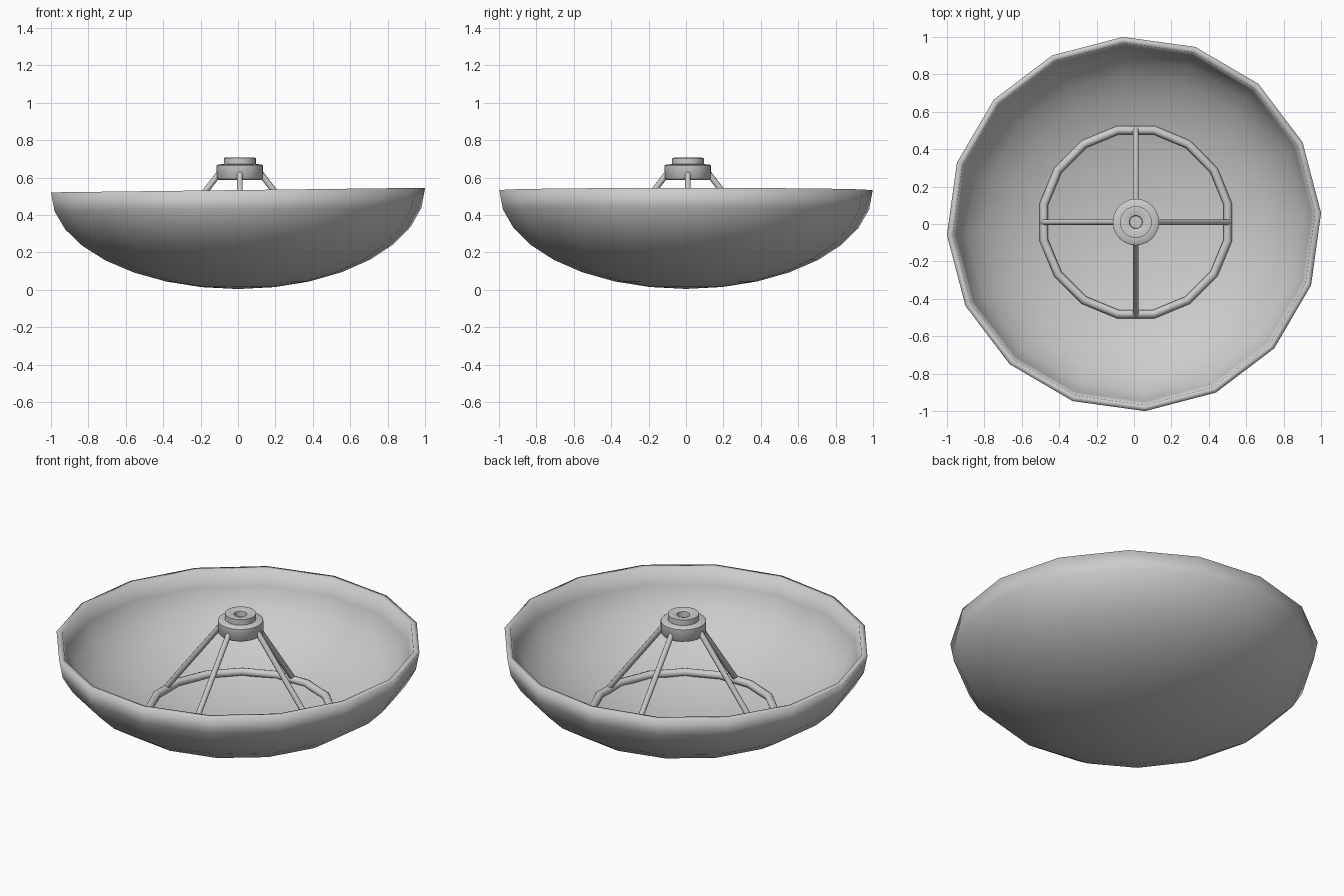
import bpy, bmesh
from math import sin, cos, pi, radians
from mathutils import Vector

if "Cube" in bpy.data.objects:
    bpy.data.objects.remove(bpy.data.objects["Cube"])

C = Vector((0.01, 0.01, 0))  # axis of the feed assembly


def finish(name, bm, angle=None):
    bmesh.ops.recalc_face_normals(bm, faces=bm.faces)
    me = bpy.data.meshes.new(name)
    bm.to_mesh(me)
    bm.free()
    ob = bpy.data.objects.new(name, me)
    bpy.context.collection.objects.link(ob)
    bpy.ops.object.select_all(action='DESELECT')
    ob.select_set(True)
    bpy.context.view_layer.objects.active = ob
    if angle is None:
        bpy.ops.object.shade_smooth()
    else:
        bpy.ops.object.shade_smooth_by_angle(angle=radians(angle))
    return ob


def lathe(name, profile, sides, start=0, centre=Vector(), closed=False, angle=None, tilt=0):
    """Revolve (radius, z) points around a vertical axis."""
    bm = bmesh.new()
    rings = []
    for r, z in profile:
        n = 1 if r == 0 else sides
        rings.append([bm.verts.new(centre + Vector((
            r * cos(start + 2 * pi * i / sides),
            r * sin(start + 2 * pi * i / sides), z))) for i in range(n)])
    pairs = list(zip(rings, rings[1:]))
    if closed:
        pairs.append((rings[-1], rings[0]))
    for a, b in pairs:
        for i in range(sides):
            j = (i + 1) % sides
            quad = [a[i % len(a)], a[j % len(a)], b[j % len(b)], b[i % len(b)]]
            bm.faces.new(list(dict.fromkeys(quad)))
    for v in bm.verts:  # slight lean of the rim
        v.co.z += tilt * v.co.x * v.co.z
    return finish(name, bm, angle)


# Dish: flattened half sphere, outer skin up, rim, inner skin back down
steps = [i * pi / 16 for i in range(9)]
outer = [(sin(t), 0.005 + 0.528 * (1 - cos(t))) for t in steps]
inner = [(0.968 * sin(t), 0.533 - 0.498 * cos(t)) for t in reversed(steps)]
outer[0], inner[-1] = (0, outer[0][1]), (0, inner[-1][1])
lathe("dish", outer + inner, 16, radians(3.4), tilt=0.023)

# Support ring resting inside the dish
tube = [(0.5 + 0.023 * cos(k * pi / 4), 0.12 + 0.023 * sin(k * pi / 4)) for k in range(8)]
lathe("support_ring", tube, 16, pi / 16, C, closed=True)

# Receiver hub with stepped collar and centre hole
lathe("receiver_hub", [(0, 0.588), (0.115, 0.588), (0.124, 0.598), (0.124, 0.664), (0.116, 0.67),
                       (0.085, 0.672), (0.085, 0.705), (0.06, 0.708), (0.035, 0.7),
                       (0.033, 0.665), (0, 0.665)], 24, 0, C, angle=50)

# Four struts from ring to hub
for k in range(4):
    d = Vector((cos(k * pi / 2), sin(k * pi / 2), 0))
    p = C + d * 0.5 + Vector((0, 0, 0.12))
    q = C + d * 0.085 + Vector((0, 0, 0.655))
    bm = bmesh.new()
    bmesh.ops.create_cone(bm, cap_ends=True, segments=10, radius1=0.016, radius2=0.016,
                          depth=(q - p).length)
    ob = finish(f"strut_{k + 1}", bm, 40)
    ob.location = (p + q) / 2
    ob.rotation_euler = (q - p).to_track_quat('Z', 'Y').to_euler()
